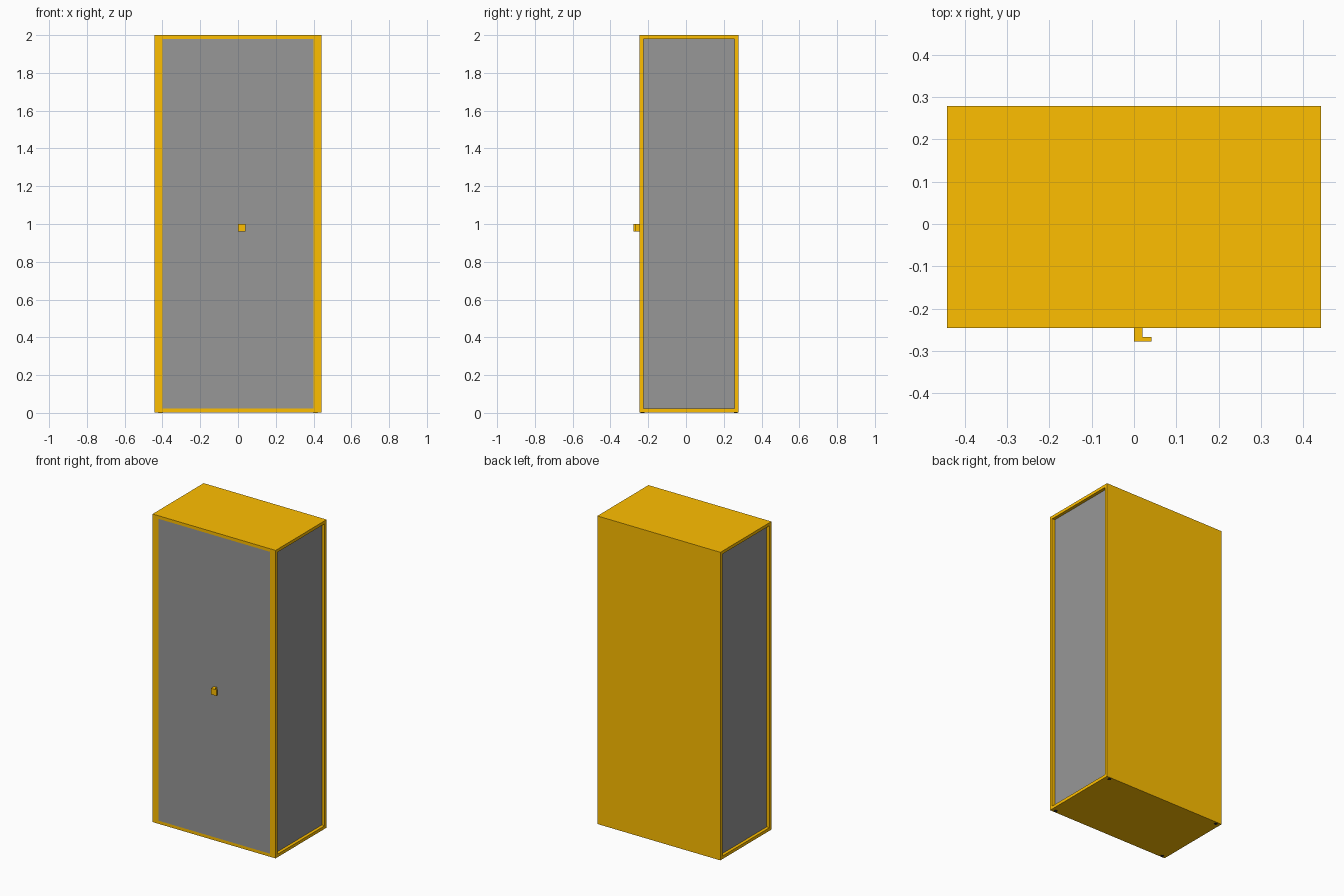
import bpy

if "Cube" in bpy.data.objects:
    bpy.data.objects.remove(bpy.data.objects["Cube"])


def material(name, color):
    mat = bpy.data.materials.new(name)
    mat.diffuse_color = (*color, 1)
    mat.use_nodes = True
    mat.node_tree.nodes["Principled BSDF"].inputs["Base Color"].default_value = mat.diffuse_color
    return mat


yellow = material("yellow_paint", (1.0, 0.52, 0.0))
grey = material("dark_grey_panel", (0.31, 0.31, 0.31))
black = material("black_rubber", (0.02, 0.02, 0.02))


def box(name, x, y, z, mat):
    """Box from (min, max) ranges on each axis."""
    verts = [(a, b, c) for a in x for b in y for c in z]
    faces = [(0, 1, 3, 2), (4, 6, 7, 5), (0, 4, 5, 1),
             (2, 3, 7, 6), (0, 2, 6, 4), (1, 5, 7, 3)]
    mesh = bpy.data.meshes.new(name)
    mesh.from_pydata(verts, [], faces)
    mesh.materials.append(mat)
    obj = bpy.data.objects.new(name, mesh)
    bpy.context.collection.objects.link(obj)
    return obj


W, FRONT, BACK = 0.441, -0.245, 0.278  # half width, front and back planes
Z0, Z1, T = 0.003, 2.0, 0.02           # underside, top, sheet thickness
inner_z = (Z0 + T, Z1 - T)

# Yellow shell: top, bottom and back sheets
box("top_sheet", (-W, W), (FRONT, BACK), (Z1 - T, Z1), yellow)
box("bottom_sheet", (-W, W), (FRONT, BACK), (Z0, Z0 + T), yellow)
box("back_sheet", (-W, W), (BACK - T, BACK), inner_z, yellow)

# Front door, flush between the stiles
box("door", (-0.40, 0.40), (FRONT, FRONT + T), inner_z, grey)

for name, s in (("left", -1), ("right", 1)):
    # Front stile and recessed side panel
    box(name + "_stile", sorted((s * 0.40, s * W)), (FRONT, FRONT + T), inner_z, yellow)
    box(name + "_side_panel", sorted((s * (W - 0.035), s * (W - 0.02))),
        (FRONT + T, BACK - T), inner_z, grey)
    # Small levelling feet
    for end, y in (("front", FRONT + 0.015), ("back", BACK - 0.015)):
        bpy.ops.mesh.primitive_cylinder_add(vertices=16, radius=0.01, depth=Z0,
                                            location=(s * 0.41, y, Z0 / 2))
        foot = bpy.context.object
        foot.name = f"{name}_{end}_foot"
        foot.data.materials.append(black)

# L-shaped door handle
box("handle_stem", (0, 0.02), (-0.267, FRONT), (0.961, 1.0), yellow)
box("handle_grip", (0, 0.041), (-0.277, -0.267), (0.961, 1.0), yellow)
